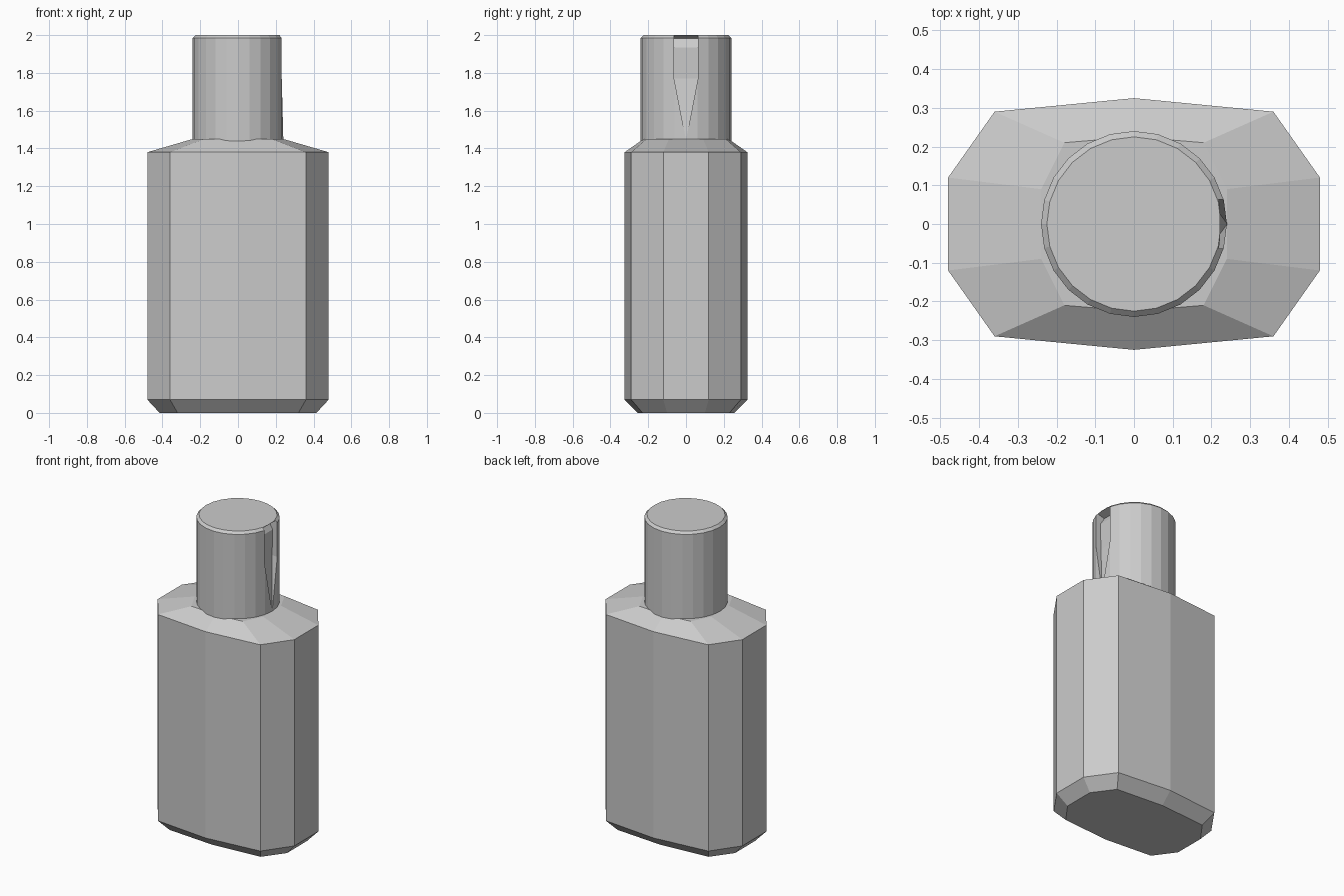
import bpy, bmesh, math

cube = bpy.data.objects.get("Cube")
if cube:
    bpy.data.objects.remove(cube, do_unlink=True)

grey = bpy.data.materials.new("light_grey")
grey.use_nodes = True
colour = (0.6, 0.6, 0.6, 1)
grey.diffuse_color = colour
grey.node_tree.nodes["Principled BSDF"].inputs["Base Color"].default_value = colour


def loft(name, rings):
    """Join equal-length rings of points into a closed, capped solid."""
    bm = bmesh.new()
    loops = [[bm.verts.new(p) for p in ring] for ring in rings]
    n = len(loops[0])
    for low, high in zip(loops, loops[1:]):
        for i in range(n):
            j = (i + 1) % n
            bm.faces.new((low[i], low[j], high[j], high[i]))
    bm.faces.new(loops[0][::-1])
    bm.faces.new(loops[-1])
    bmesh.ops.recalc_face_normals(bm, faces=bm.faces)
    mesh = bpy.data.meshes.new(name)
    bm.to_mesh(mesh)
    bm.free()
    mesh.materials.append(grey)
    obj = bpy.data.objects.new(name, mesh)
    bpy.context.collection.objects.link(obj)
    return obj


def decagon(side, corner, middle, z):
    """Ten-sided outline mirrored from one quarter."""
    (sx, sy), (cx, cy) = side, corner
    half = [(sx, -sy), (sx, sy), (cx, cy), (0, middle), (-cx, cy)]
    return [(x, y, z) for x, y in half + [(-x, -y) for x, y in half]]


def circle(radius, z, sides=24):
    return [(radius * math.cos(math.tau * i / sides),
             radius * math.sin(math.tau * i / sides), z) for i in range(sides)]


# Body with a bevelled base and sloping shoulder
loft("body", [
    decagon((0.415, 0.10), (0.32, 0.23), 0.255, 0),
    decagon((0.48, 0.12), (0.36, 0.29), 0.325, 0.07),
    decagon((0.48, 0.12), (0.36, 0.29), 0.325, 1.38),
    decagon((0.24, 0.09), (0.18, 0.21), 0.225, 1.45),
])

# Round neck with a chamfered rim
neck = loft("neck", [circle(0.24, 1.44), circle(0.24, 1.985), circle(0.225, 2)])

# Tapering notch in the left side of the neck: floor depth, half width, height
notch = [(0.24, 0.001, 1.45), (0.195, 0.063, 1.77), (0.2, 0.063, 1.935),
         (0.17, 0.063, 1.983), (0.222, 0.063, 1.998), (0.222, 0.063, 2.02)]
cutter = loft("notch_cutter", [
    [(x, -w, z), (0.3, -w, z), (0.3, w, z), (x, w, z)] for x, w, z in notch])
cutter.hide_render = True
cutter.hide_viewport = True
cut = neck.modifiers.new("notch", 'BOOLEAN')
cut.operation = 'DIFFERENCE'
cut.solver = 'EXACT'
cut.object = cutter
